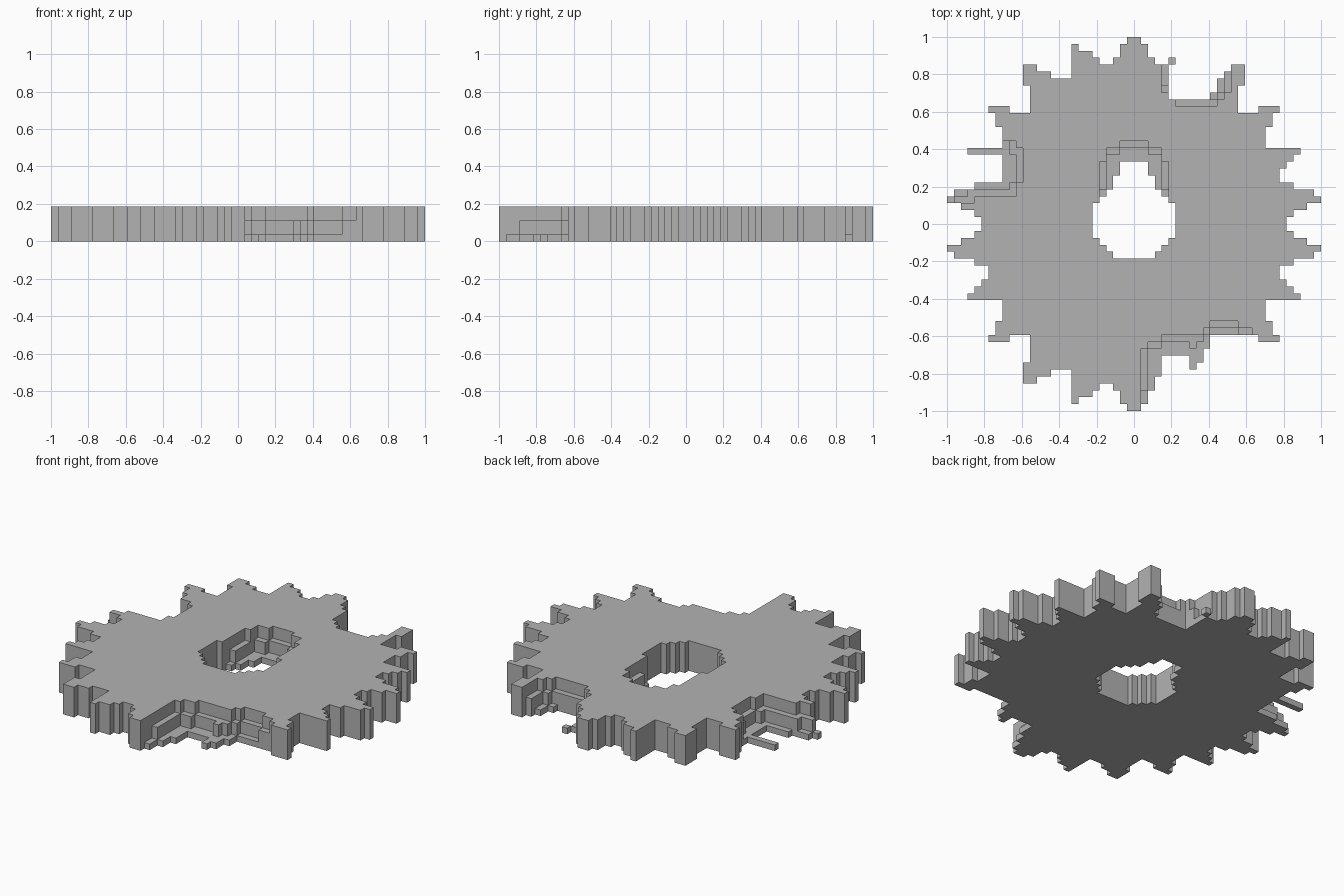
import bpy
import bmesh

cube = bpy.data.objects.get("Cube")
if cube:
    bpy.data.objects.remove(cube, do_unlink=True)

CELL = 1 / 27          # edge of one block
LAYERS = 5
TIER = (0, 1, 1, 2, 2)  # wear step of each layer, bottom to top

# Quarter outline of the toothed rim: reach of each row, then of each column
ROW_REACH = [22, 23, 25, 27, 26, 23, 21, 21, 22, 23, 24, 19, 19, 19, 20, 20]
COL_REACH = [27, 26, 24, 23, 23, 24, 25, 25, 26, 21, 21, 21, 22, 22, 23, 23]

# Chipped zones: reach left at the (bottom, middle, top) step
FRONT_CHIP = {1: (26, 24, 18), 2: (24, 18, 17), 3: (22, 18, 17),
              8: (21, 18, 16), 9: (20, 17, 16), 10: (18, 16, 15)}
FRONT_CHIP.update({c: (19, 17, 16) for c in range(4, 8)})
FRONT_CHIP.update({c: (16, 15, 14) for c in range(11, 15)})
FRONT_CHIP.update({c: (16, 16, 15) for c in (15, 16)})

BACK_CHIP = {4: (23, 20, 19), 5: (18, 18, 18), 6: (18, 18, 17),
             11: (19, 18, 17), 12: (21, 19, 18), 13: (22, 22, 19)}
BACK_CHIP.update({c: (18, 18, 17) for c in range(7, 11)})

SIDE_CHIP = {3: (27, 26, 23), 4: (26, 24, 17), 5: (23, 18, 17),
             10: (24, 18, 16), 11: (19, 18, 17)}
SIDE_CHIP.update({r: (19, 17, 16) for r in range(6, 10)})

# Chipped back of the bore, by distance from its middle
BORE_CHIP = [(9, 11, 12), (9, 11, 12), (7, 10, 11), (5, 10, 11), (4, 5, 9)]
BORE_HALF = (5, 5, 5, 4, 3, 2)


def mirrored(n):
    return n if n >= 0 else -1 - n


def in_rim(a, b):
    if b < len(ROW_REACH):
        return a < ROW_REACH[b]
    if a < len(COL_REACH):
        return b < COL_REACH[a] and (a < 15 or b >= 20)
    return b == 16 and 18 <= a < 21


def in_bore(i, j, tier):
    # round bore, one block off centre
    if abs(j) <= 5 and abs(i + 0.5) <= BORE_HALF[abs(j)] + 0.5:
        return True
    a = mirrored(i)
    return j > 0 and a < len(BORE_CHIP) and j < BORE_CHIP[a][tier]


def chipped(i, j, tier):
    a, b = mirrored(i), mirrored(j)
    if i > 0 and j < 0 and i in FRONT_CHIP:
        return b >= FRONT_CHIP[i][tier]
    if i > 0 and j > 0 and i in BACK_CHIP:
        stray = i == 5 and j == 23 and tier == 0
        return j >= BACK_CHIP[i][tier] and not stray
    if i < 0 and j in SIDE_CHIP:
        return a >= SIDE_CHIP[j][tier]
    return False


def solid(i, j, k):
    tier = TIER[k]
    return (in_rim(mirrored(i), mirrored(j))
            and not in_bore(i, j, tier) and not chipped(i, j, tier))


# Blocky cog body: outer skin of all filled cells
span = range(-27, 27)
cells = {(i, j, k) for i in span for j in span
         for k in range(LAYERS) if solid(i, j, k)}
bm = bmesh.new()
corners = {}


def corner(p):
    if p not in corners:
        corners[p] = bm.verts.new([c * CELL for c in p])
    return corners[p]


for cell in sorted(cells):
    for axis in range(3):
        u, v = (axis + 1) % 3, (axis + 2) % 3
        for side in (0, 1):
            beside = list(cell)
            beside[axis] += 2 * side - 1
            if tuple(beside) in cells:
                continue
            ring = []
            for du, dv in ((0, 0), (1, 0), (1, 1), (0, 1)):
                p = list(cell)
                p[axis] += side
                p[u] += du
                p[v] += dv
                ring.append(corner(tuple(p)))
            bm.faces.new(ring if side else ring[::-1])

# Join flat neighbouring squares into larger faces
bmesh.ops.dissolve_limit(bm, angle_limit=0.01, verts=bm.verts[:],
                         edges=bm.edges[:], delimit={'NORMAL'})
mesh = bpy.data.meshes.new("cog_body")
bm.to_mesh(mesh)
bm.free()
body = bpy.data.objects.new("cog_body", mesh)
bpy.context.collection.objects.link(body)

# Plain grey colour
grey = bpy.data.materials.new("mid_grey")
grey.use_nodes = True
tone = (0.45, 0.45, 0.45, 1)
grey.diffuse_color = tone
grey.node_tree.nodes["Principled BSDF"].inputs["Base Color"].default_value = tone
mesh.materials.append(grey)
